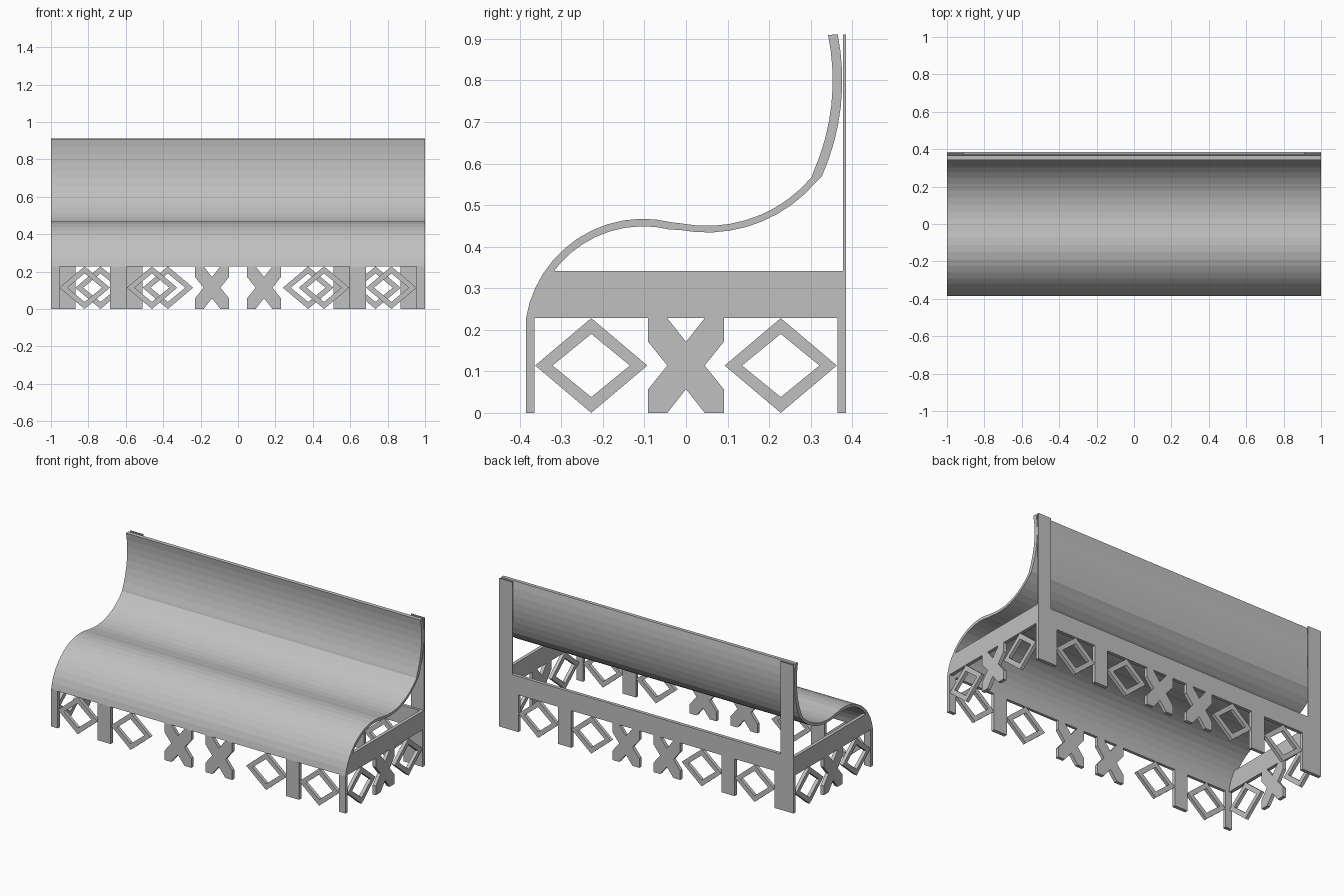
import bpy
import bmesh
from math import sin, cos, radians

cube = bpy.data.objects.get("Cube")
if cube:
    bpy.data.objects.remove(cube, do_unlink=True)

grey = bpy.data.materials.new("plain grey")
grey.use_nodes = True
grey.diffuse_color = (0.53, 0.53, 0.53, 1)
grey.node_tree.nodes["Principled BSDF"].inputs["Base Color"].default_value = (0.53, 0.53, 0.53, 1)

H = 0.228          # height of the fretwork
RAIL = 0.342       # top of the rails
T = 0.021          # board thickness
DEPTH = 0.385      # half depth of the bench


def prism(name, faces, place, start, end):
    """Extrude flat faces (lists of 2D points) from start to end."""
    bm = bmesh.new()
    made, known = [], {}
    for pts in faces:
        verts = []
        for p in pts:
            key = (round(p[0], 5), round(p[1], 5))
            if key not in known:
                known[key] = bm.verts.new(place(p[0], p[1], start))
            verts.append(known[key])
        made.append(bm.faces.new(verts))
    ext = bmesh.ops.extrude_face_region(bm, geom=made, use_keep_orig=True)
    move = place(0, 0, end)
    base = place(0, 0, start)
    offset = [a - b for a, b in zip(move, base)]
    bmesh.ops.translate(bm, vec=offset,
                        verts=[v for v in ext["geom"] if isinstance(v, bmesh.types.BMVert)])
    bmesh.ops.recalc_face_normals(bm, faces=bm.faces)
    mesh = bpy.data.meshes.new(name)
    bm.to_mesh(mesh)
    bm.free()
    mesh.materials.append(grey)
    obj = bpy.data.objects.new(name, mesh)
    bpy.context.scene.collection.objects.link(obj)
    return obj


def along_x(u, z, d):   # board facing front or back
    return (u, d, z)


def along_y(u, z, d):   # board facing a side
    return (d, u, z)


def box(a, b, low, high):
    return [[(a, low), (b, low), (b, high), (a, high)]]


def diamond(c):
    m = H / 2
    ring = lambda w, h: [(c + w, m), (c, m + h), (c - w, m), (c, m - h)]
    outer, inner = ring(0.135, m), ring(0.093, 0.076)
    return [[outer[i], outer[(i + 1) % 4], inner[(i + 1) % 4], inner[i]] for i in range(4)]


def cross(c):
    m, w, n, q = H / 2, 0.091, 0.045, 0.057
    half = [(n, 0), (w, 0), (w, q), (n, m), (w, H - q), (w, H), (n, H)]
    pts = [(0, q)] + half + [(0, H - q)] + [(-x, z) for x, z in reversed(half)]
    return [[(c + x, z) for x, z in pts]]


def arc(cy, cz, r, a, b, n):
    angles = [radians(a + (b - a) * i / n) for i in range(n + 1)]
    return [(cy + r * cos(t), cz + r * sin(t)) for t in angles]


# Wave-shaped seat and backrest in one sheet
upper = (arc(-0.103, 0.181, 0.286, 170.5, 76, 12)
         + arc(0.05, 0.78, 0.33, 259, 320, 9)
         + arc(-0.192, 0.80, 0.545, -24, 11.6, 8))
lower = (arc(-0.103, 0.181, 0.268, 169.9, 76, 12)
         + arc(0.05, 0.78, 0.346, 259, 320, 9)
         + arc(-0.192, 0.80, 0.568, -24, 11.2, 8))
strip = [[upper[i], upper[i + 1], lower[i + 1], lower[i]] for i in range(len(upper) - 1)]
prism("seat_sheet", strip, along_y, -1, 1)

# Front and back fretwork: leg, diamond, post, diamond, cross, mirrored
for side, leg, near, far in (("front", 0.045, -DEPTH, -DEPTH + T),
                             ("back", 0.13, DEPTH - T, DEPTH)):
    for s, hand in ((1, "left"), (-1, "right")):
        edge = 1 - leg
        post = edge - 0.27
        parts = {
            "leg": box(s * 1, s * edge, 0, H),
            "outer_diamond": diamond(s * (edge - 0.135)),
            "post": box(s * post, s * (post - 0.09), 0, H),
            "inner_diamond": diamond(s * (post - 0.225)),
            "cross": cross(s * 0.139),
        }
        for part, faces in parts.items():
            prism(f"{side}_{part}_{hand}", faces, along_x, near, far)

# Back rail
prism("back_rail", box(-1, 1, H, RAIL), along_x, DEPTH - T, DEPTH)

# Side rails, side fretwork and slim back uprights
curve = [p for p in lower if p[0] < 0 and H < p[1] < RAIL]
rail = [(lower[0][0], H)] + curve + [(-0.317, RAIL), (DEPTH - T, RAIL), (DEPTH - T, H)]
for s, hand in ((1, "left"), (-1, "right")):
    ends = (s * 1, s * (1 - T))
    prism(f"side_rail_{hand}", [rail], along_y, *ends)
    prism(f"side_cross_{hand}", cross(0), along_y, *ends)
    prism(f"side_diamond_front_{hand}", diamond(-0.228), along_y, *ends)
    prism(f"side_diamond_back_{hand}", diamond(0.228), along_y, *ends)
    prism(f"back_upright_{hand}", box(s * 1, s * 0.91, RAIL, 0.91), along_x, 0.378, DEPTH)
